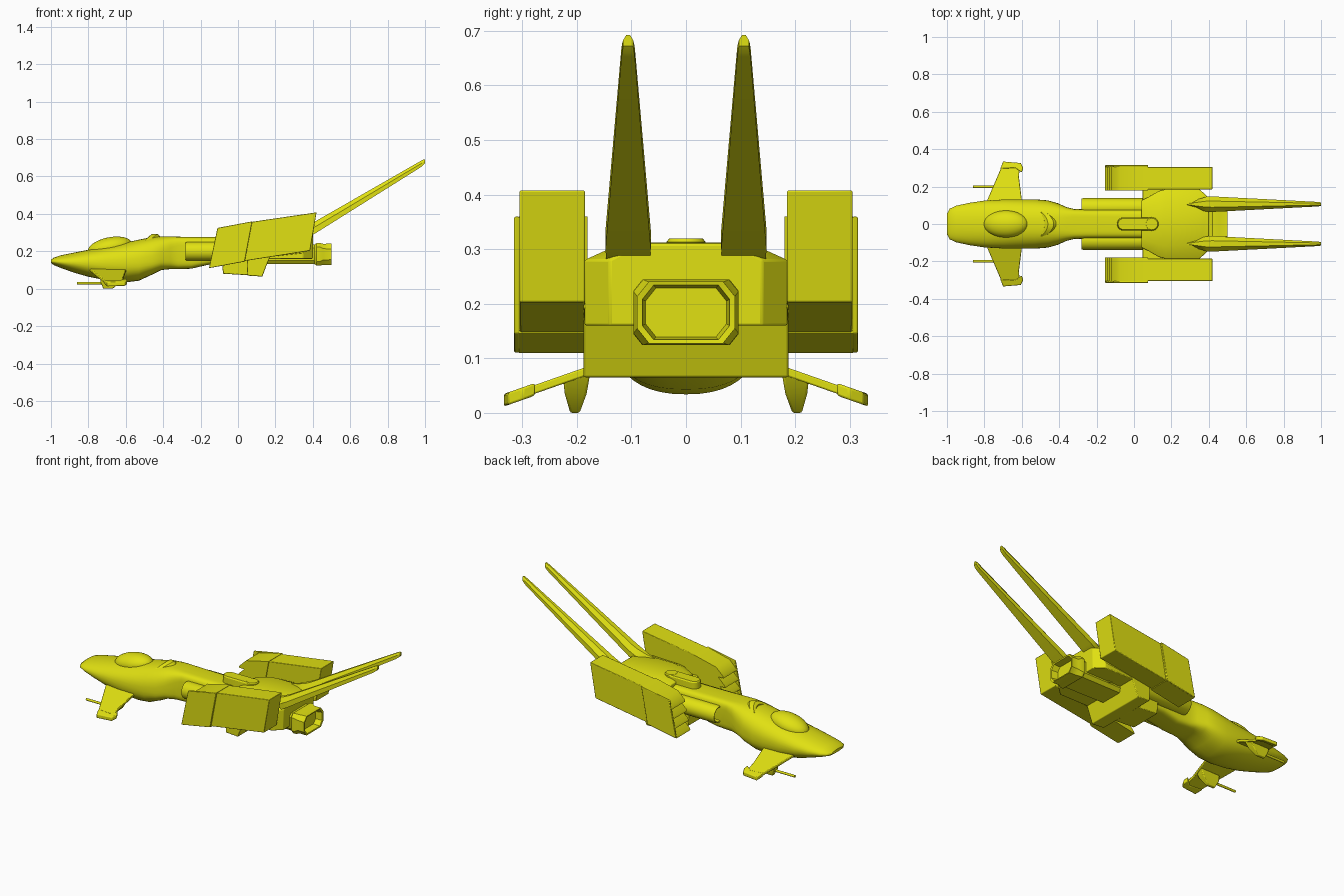
import bpy, bmesh, math
from mathutils import Matrix

if "Cube" in bpy.data.objects:
    bpy.data.objects.remove(bpy.data.objects["Cube"])

yellow = bpy.data.materials.new("yellow hull")
yellow.diffuse_color = (0.75, 0.75, 0.006, 1)
yellow.use_nodes = True
yellow.node_tree.nodes["Principled BSDF"].inputs["Base Color"].default_value = yellow.diffuse_color


def finish(name, bm, mirror=False, bevel=0.0, angle=32):
    bmesh.ops.recalc_face_normals(bm, faces=bm.faces)
    me = bpy.data.meshes.new(name)
    bm.to_mesh(me)
    bm.free()
    me.materials.append(yellow)
    ob = bpy.data.objects.new(name, me)
    bpy.context.collection.objects.link(ob)
    bpy.ops.object.select_all(action='DESELECT')
    ob.select_set(True)
    bpy.context.view_layer.objects.active = ob
    bpy.ops.object.shade_smooth_by_angle(angle=math.radians(angle))
    if bevel:
        b = ob.modifiers.new("bevel", 'BEVEL')
        b.width, b.segments, b.limit_method = bevel, 2, 'ANGLE'
        b.angle_limit = math.radians(35)
    if mirror:
        m = ob.modifiers.new("mirror", 'MIRROR')
        m.use_axis = (False, True, False)
    return ob


def loft(name, rings, **kw):
    """Skin a list of equal-length point rings and cap both ends."""
    bm = bmesh.new()
    vs = [[bm.verts.new(p) for p in r] for r in rings]
    n = len(vs[0])
    for a, b in zip(vs, vs[1:]):
        for i in range(n):
            j = (i + 1) % n
            bm.faces.new((a[i], a[j], b[j], b[i]))
    bm.faces.new(vs[0])
    bm.faces.new(vs[-1])
    return finish(name, bm, **kw)


def prism(name, prof, y0, y1, **kw):
    return loft(name, [[(x, y, z) for x, z in prof] for y in (y0, y1)], **kw)


def oval(x, y, z, ry, up, down, power=2.0, n=40):
    pts = []
    for i in range(n):
        a = 2 * math.pi * i / n
        c, s = math.cos(a), math.sin(a)
        h = up if s > 0 else down
        pts.append((x, y + ry * math.copysign(abs(c) ** (2 / power), c),
                    z + h * math.copysign(abs(s) ** (2 / power), s)))
    return pts


def tube(name, y, z, stations, **kw):
    return loft(name, [oval(x, y, z, r, r, r, n=24) for x, r in stations], **kw)


def ellipsoid(name, loc, size, pitch):
    bm = bmesh.new()
    m = (Matrix.Translation(loc) @ Matrix.Rotation(pitch, 4, 'Y')
         @ Matrix.Diagonal((*size, 1)))
    bmesh.ops.create_uvsphere(bm, u_segments=32, v_segments=20, radius=1, matrix=m)
    finish(name, bm)


# Nose pod and neck: x, half width, middle, top, bottom, squareness
hull = [(-1, .055, .145, .155, .138, 2), (-.985, .082, .145, .166, .126, 2),
        (-.95, .098, .143, .178, .112, 2), (-.88, .113, .14, .192, .087, 2.1),
        (-.8, .125, .138, .208, .064, 2.2), (-.7, .131, .135, .228, .044, 2.3),
        (-.6, .132, .135, .247, .034, 2.3), (-.53, .132, .137, .262, .043, 2.4),
        (-.46, .126, .145, .276, .075, 2.6), (-.41, .112, .16, .28, .1, 3),
        (-.36, .09, .18, .279, .105, 4), (-.32, .08, .19, .278, .105, 5),
        (-.25, .078, .19, .277, .107, 5), (-.15, .078, .19, .276, .13, 5),
        (.1, .078, .19, .276, .13, 5)]
loft("nose_and_neck", [oval(x, 0, m, w, t - m, m - b, p) for x, w, m, t, b, p in hull], angle=40)

# Cockpit canopy
ellipsoid("canopy", (-.685, 0, .22), (.12, .072, .055), -.2)

# Crescent scoop behind the canopy
rings = []
for i in range(13):
    t = i / 6 - 1
    x, y, z, h = -.45 - .055 * t * t, .078 * t, .292 - .045 * t * t, .034 - .014 * t * t
    rings.append([(x - h, y, z - .07), (x - h * .8, y, z - .012), (x - h * .3, y, z),
                  (x + h * .6, y, z), (x + h, y, z - .012), (x + h, y, z - .07)])
loft("scoop", rings)

# Gun tubes beside the neck, with open muzzles
tube("neck_tube", .088, .2, [(-.2, .036), (-.278, .041), (-.28, .047), (-.272, .05), (.08, .05)],
     mirror=True)

# Front wings: polygon in plan, sloping down outward
def wing_panel(name, plan, thick, **kw):
    def height(y):
        return .098 - .35 * (y - .12)
    loft(name, [[(x, y, height(y) + d) for x, y in plan] for d in (-thick / 2, thick / 2)],
         mirror=True, **kw)


wing_panel("front_wing", [(-.80, .09), (-.775, .15), (-.70, .325), (-.61, .325),
                          (-.615, .25), (-.60, .13), (-.60, .09)], .016, bevel=.003)
wing_panel("wing_tip", [(-.715, .295), (-.70, .334), (-.605, .326), (-.592, .3),
                        (-.60, .275), (-.635, .3)], .023, bevel=.004)

# Guns under the front wings
loft("wing_gun", [[(x0, y0, 0.0), (x1, y0, 0.0), (x1, y1, 0.0), (x0, y1, 0.0)] if k == 0 else
                  [(x0, y0, z), (x1, y0, z), (x1, y1, z), (x0, y1, z)]
                  for k, (x0, x1, y0, y1, z) in enumerate([(-.72, -.67, .195, .212, 0),
                                                           (-.735, -.63, .182, .222, .035),
                                                           (-.735, -.61, .176, .226, .07)])],
     mirror=True, bevel=.004)
tube("wing_gun_barrel", .2, .03, [(-.86, .007), (-.70, .007)], mirror=True)

# Upper deck of the rear body
deck = [(.04, .125, .275, .29), (.07, .14, .275, .3), (.13, .175, .275, .31),
        (.17, .186, .275, .312), (.35, .186, .28, .312), (.40, .14, .28, .31)]
loft("rear_deck", [[(x, -w, .16), (x, -w, e), (x, -w * .62, t),
                    (x, w * .62, t), (x, w, e), (x, w, .16)] for x, w, e, t in deck], bevel=.004)

# Wide lower block and the narrower block ahead of it
prism("lower_block", [(.045, .24), (.05, .07), (.13, .065), (.17, .17), (.35, .19), (.35, .24)],
      -.188, .188, bevel=.004)
prism("front_belly_block", [(-.09, .2), (-.08, .08), (.06, .072), (.06, .2)], -.095, .095, bevel=.004)

# Dorsal bump: slim slot and round hub
loft("dorsal_bump", [[(x + r * math.cos(a), r * math.sin(a), z) for x, a in
                      [(-.055 if math.cos(b) < 0 else .08, b) for b in
                       [math.pi * (k + .5) / 12 for k in range(24)]]]
                     for r, z in ((.036, .26), (.035, .311), (.03, .318))])
loft("dorsal_hub", [[(.095 + r * math.cos(k * math.pi / 12), r * math.sin(k * math.pi / 12), z)
                     for k in range(24)] for r, z in ((.037, .28), (.036, .313), (.031, .319))])

# Main engine with hollow chamfered nozzle
def chamfered(x, w, h, c):
    z = .184
    half = [(w, h - c), (w - c * .8, h), (-w + c * .8, h), (-w, h - c)]
    return [(x, a, z + b) for a, b in half] + [(x, -a, z - b) for a, b in half]


engine = [(.12, .083, .052, .02), (.41, .086, .053, .02), (.42, .096, .06, .02),
          (.44, .096, .06, .022), (.455, .09, .056, .026), (.492, .09, .057, .028),
          (.5, .09, .057, .028), (.498, .08, .05, .026), (.46, .074, .045, .024)]
loft("main_engine", [chamfered(*s) for s in engine])
bm = bmesh.new()
bmesh.ops.create_cone(bm, cap_ends=True, segments=24, radius1=.022, radius2=.022, depth=.184,
                      matrix=Matrix.Translation((.24, 0, .175)) @ Matrix.Rotation(math.pi / 2, 4, 'X'))
finish("engine_side_caps", bm)

# Side pods: slatted front section with outer wall, and long rear section
def front_line(t):
    return (-.155 + .045 * t, .11 + .215 * t)


slats = [(.036, .145)]
for i in range(4):
    x, z = front_line(i / 4)
    u, v = front_line((i + 1) / 4)
    slats += [(x, z), (x + .004, z + .012), (u + .036, v)]
slats += [(.076, .36)]
prism("pod_front", slats, .18, .306, mirror=True)
prism("pod_outer_wall", [(.036, .145), front_line(0), front_line(1), (.076, .36)],
      .304, .315, mirror=True, bevel=.003)
prism("pod_rear", [(.034, .148), (.385, .203), (.42, .408), (.07, .357)],
      .185, .305, mirror=True, bevel=.003)

# Swept tail fins: x, half width, bottom, top
fin = [(.28, .004, .27, .314), (.33, .022, .27, .326), (.385, .04, .28, .347),
       (.42, .0415, .3, .364), (.975, .0125, .648, .682), (.99, .011, .66, .69), (1, .009, .672, .692)]
loft("tail_fin", [[(x, .106 - w, b), (x, .106 + w, b), (x, .106 + w, b + (t - b) * .55),
                   (x, .106 + w * .4, t), (x, .106 - w * .4, t), (x, .106 - w, b + (t - b) * .55)]
                  for x, w, b, t in fin], mirror=True, angle=25)
